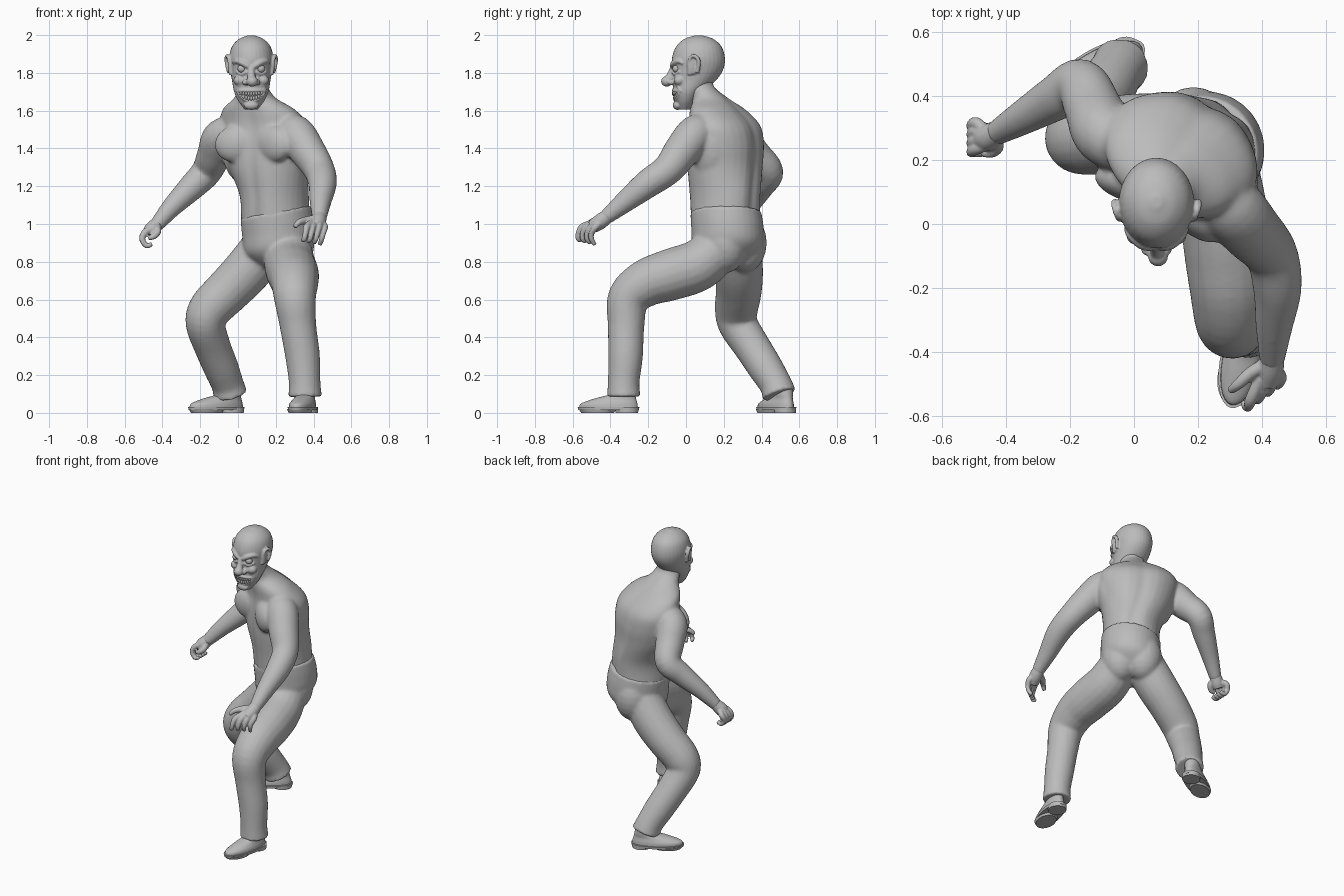
import bpy, bmesh, math
from mathutils import Vector, Matrix

if "Cube" in bpy.data.objects:
    bpy.data.objects.remove(bpy.data.objects["Cube"])

grey = bpy.data.materials.new("plain grey")
grey.use_nodes = True
GREY = (0.5, 0.5, 0.5, 1)
grey.diffuse_color = GREY
grey.node_tree.nodes["Principled BSDF"].inputs["Base Color"].default_value = GREY


def spline(rows, steps):
    """Catmull-Rom through rows of numbers."""
    rows = [Vector(r) for r in rows]
    if steps == 1:
        return rows
    ext = [rows[0] * 2 - rows[1]] + rows + [rows[-1] * 2 - rows[-2]]
    out = []
    for p, a, b, n in zip(ext, ext[1:], ext[2:], ext[3:]):
        for i in range(steps):
            t = i / steps
            out.append(a + (b - p) * (t / 2) + (p * 2 - a * 5 + b * 4 - n) * (t * t / 2)
                       + (a * 3 - p - b * 3 + n) * (t ** 3 / 2))
    return out + [rows[-1]]


def skin(bm, rings):
    """Closed surface over a list of vertex rings."""
    n = len(rings[0])
    loops = [[bm.verts.new(p) for p in ring] for ring in rings]
    for lo, hi in zip(loops, loops[1:]):
        for i in range(n):
            bm.faces.new((lo[i], lo[(i + 1) % n], hi[(i + 1) % n], hi[i]))
    bm.faces.new(loops[0][::-1])
    bm.faces.new(loops[-1])


def stack(bm, rows, steps=5, groove=0.0, tilt=0.0, sides=32):
    """Level rings: x, y, z, half width, half depth, turn in degrees."""
    rings = []
    for x, y, z, a, b, turn in spline(rows, steps):
        rot = Matrix.Rotation(math.radians(turn), 3, 'Z')
        ring = []
        for i in range(sides):
            t = math.tau * i / sides
            cut = 1 - groove * math.exp(-(math.cos(t) / 0.22) ** 2)
            off = rot @ Vector((a * math.cos(t), b * cut * math.sin(t), 0))
            ring.append(Vector((x, y, z + tilt * off.x)) + off)
        rings.append(ring)
    skin(bm, rings)


def tube(bm, rows, steps=5, sides=20):
    """Round limb: x, y, z, radius."""
    pts = spline(rows, steps)
    pos = [Vector(p[:3]) for p in pts]
    rings, side = [], None
    for i, p in enumerate(pos):
        d = (pos[min(i + 1, len(pos) - 1)] - pos[max(i - 1, 0)]).normalized()
        side = d.orthogonal() if side is None else side - d * side.dot(d)
        side.normalize()
        up = d.cross(side)
        rings.append([p + (side * math.cos(t) + up * math.sin(t)) * pts[i][3]
                      for t in (math.tau * k / sides for k in range(sides))])
    skin(bm, rings)


def ball(bm, centre, radii, turn=0, roll=0):
    m = (Matrix.Translation(centre) @ Matrix.Rotation(math.radians(turn), 4, 'Z')
         @ Matrix.Rotation(math.radians(roll), 4, 'Y') @ Matrix.Diagonal((*radii, 1)))
    bmesh.ops.create_uvsphere(bm, u_segments=20, v_segments=12, radius=1, matrix=m)


def finish(name, bm, voxel=0.0, soften=4):
    """Make the object; a voxel size fuses its pieces into one skin."""
    bmesh.ops.recalc_face_normals(bm, faces=bm.faces)
    for f in bm.faces:
        f.smooth = len(f.verts) < 5
    me = bpy.data.meshes.new(name)
    bm.to_mesh(me)
    bm.free()
    me.materials.append(grey)
    ob = bpy.data.objects.new(name, me)
    bpy.context.collection.objects.link(ob)
    if voxel:
        fuse = ob.modifiers.new("fuse", 'REMESH')
        fuse.mode, fuse.voxel_size, fuse.use_smooth_shade = 'VOXEL', voxel, True
        soft = ob.modifiers.new("soften", 'SMOOTH')
        soft.factor, soft.iterations = 0.5, soften


# Torso, chest muscles and both arms
bm = bmesh.new()
stack(bm, [(.2, .21, .99, .182, .184, -40), (.192, .207, 1.15, .18, .19, -36),
           (.16, .207, 1.3, .218, .192, -30), (.15, .21, 1.42, .245, .19, -27),
           (.14, .205, 1.52, .25, .17, -27), (.11, .168, 1.605, .205, .13, -26),
           (.09, .13, 1.665, .115, .094, -18), (.08, .075, 1.725, .08, .08, 0),
           (.08, .065, 1.77, .075, .08, 0)], groove=.09)
across, ahead = Vector((.89, -.45, 0)), Vector((-.45, -.89, 0))
mid = Vector((.15, .2, 1.425))
for s in (-1, 1):
    ball(bm, mid + across * s * .108 + ahead * .135, (.12, .06, .1), -27 - s * 14, s * 10)
    ball(bm, mid + across * s * .195 + Vector((0, 0, -.06)), (.05, .09, .14), -27, s * 12)
tube(bm, [(.23, .12, 1.5, .075), (.3, .055, 1.48, .1), (.365, -.02, 1.39, .096),
          (.428, -.095, 1.29, .083), (.447, -.2, 1.215, .076), (.437, -.32, 1.12, .058),
          (.43, -.43, 1.03, .039)])
tube(bm, [(.03, .21, 1.5, .075), (-.085, .275, 1.463, .097), (-.125, .355, 1.37, .091),
          (-.167, .435, 1.277, .081), (-.24, .395, 1.2, .072), (-.35, .33, 1.09, .054),
          (-.435, .28, .99, .038)])
finish("torso_and_arms", bm, .01, 7)

# Trousers: hips, seat and both legs
bm = bmesh.new()
stack(bm, [(.215, .22, .78, .1, .1, -42), (.217, .222, .87, .178, .185, -42),
           (.213, .22, .97, .188, .195, -42), (.2, .211, 1.065, .186, .19, -40)], tilt=.18)
for s in (-1, 1):
    ball(bm, (.235 + s * .05, .258 - s * .05, .9), (.12, .12, .16))
tube(bm, [(.262, .2, .9, .12), (.275, .07, .785, .136), (.292, -.08, .732, .137),
          (.3, -.21, .688, .126), (.302, -.305, .605, .111), (.318, -.317, .46, .097),
          (.342, -.32, .3, .092), (.353, -.33, .16, .084), (.355, -.33, .085, .09)])
tube(bm, [(.16, .27, .9, .125), (.055, .28, .76, .128), (-.05, .28, .65, .122),
          (-.147, .267, .55, .115), (-.172, .275, .47, .105), (-.135, .35, .35, .097),
          (-.09, .42, .24, .093), (-.055, .475, .15, .086), (-.04, .495, .095, .092)])
finish("trousers", bm, .01, 7)

# Shoes: sole, heel block and upper
for name, x, y, turn in (("left_shoe", .342, -.41, -14), ("right_shoe", -.115, .475, -60)):
    back = Matrix.Rotation(math.radians(turn), 3, 'Z') @ Vector((0, 1, 0))

    def level(shift, z, a, b):
        c = Vector((x, y, z)) + back * shift
        return (*c, a, b, turn)

    bm = bmesh.new()
    stack(bm, [level(0, .014, .068, .164), level(0, .03, .07, .168)], 1)
    stack(bm, [level(.1, 0, .056, .06), level(.1, .03, .058, .062)], 1)
    stack(bm, [level(-.06, 0, .058, .088), level(-.06, .02, .065, .102)], 1)
    stack(bm, [level(0, .028, .063, .16), level(.004, .05, .061, .153),
               level(.035, .075, .052, .115), level(.075, .1, .048, .07),
               level(.08, .15, .048, .056)])
    finish(name, bm)

# Head and face
HEAD = [(1.605, -.008, .034, .028), (1.65, 0, .068, .056), (1.7, .014, .091, .08),
        (1.76, .044, .102, .115), (1.82, .062, .112, .136), (1.88, .066, .117, .14),
        (1.94, .068, .102, .12), (1.98, .068, .064, .076), (1.999, .068, .016, .018)]
CX = .07


def face(u, z, out=0.0):
    """Point on the front of the head, u to the side of its middle."""
    for p, q in zip(HEAD, HEAD[1:]):
        if p[0] <= z <= q[0]:
            t = (z - p[0]) / (q[0] - p[0])
            y, a, b = (p[i] + (q[i] - p[i]) * t for i in (1, 2, 3))
            return Vector((CX + u, y - b * math.sqrt(max(0, 1 - (u / a) ** 2)) - out, z))


def mouth(u, k, out=0.0):
    """Grinning mouth line; k runs from lower to upper lip."""
    return face(u, 1.65 + 9 * u * u + k * .056 * (1 - (u / .078) ** 2), out)


bm = bmesh.new()
stack(bm, [(CX, y, z, a, b, 0) for z, y, a, b in HEAD])
tube(bm, [(*face(0, 1.83, -.01), .018), (*face(0, 1.79, .008), .02), (.075, -.098, 1.757, .026)])
ball(bm, (.075, -.102, 1.755), (.031, .03, .028))
ball(bm, (CX, -.045, 1.628), (.04, .025, .024))
for s in (-1, 1):
    ball(bm, (CX + s * .03, -.078, 1.75), (.018, .02, .016))
    ball(bm, face(s * .062, 1.76, -.012), (.032, .03, .028))
    tube(bm, [(*face(s * u, z, .001), r) for u, z, r in
              ((.014, 1.832, .012), (.045, 1.852, .016), (.078, 1.862, .013), (.095, 1.85, .008))])
    tube(bm, [(*face(s * u, z), .008) for u, z in ((.03, 1.77), (.062, 1.735), (.078, 1.7))])
    tube(bm, [(*face(s * u, z), .008) for u, z in ((.025, 1.805), (.052, 1.793), (.08, 1.808))])
    tube(bm, [(CX + s * .118, .06, 1.8, .01), (CX + s * .13, .067, 1.86, .011),
              (CX + s * .128, .045, 1.89, .01), (CX + s * .118, .018, 1.87, .009),
              (CX + s * .106, .02, 1.79, .012)])
    ball(bm, (CX + s * .112, .04, 1.84), (.01, .03, .05), s * 15)
for k in (0, 1):
    tube(bm, [(*mouth(u / 100, k), .009) for u in range(-7, 8, 2)])
finish("head", bm, .005, 2)

# Eyes
bm = bmesh.new()
for s in (-1, 1):
    ball(bm, face(s * .05, 1.822, -.008), (.023, .02, .021))
finish("eyes", bm)

# Two rows of teeth
bm = bmesh.new()
for k in (.27, .73):
    for i in range(-4, 5):
        ball(bm, mouth(i * .0135, k, .002), (.007, .008, .0125))
finish("teeth", bm)

# Left hand: open, fingers hanging in a slanted row
bm = bmesh.new()
tube(bm, [(.432, -.41, 1.045, .037), (.425, -.455, 1.012, .041), (.412, -.495, .985, .036)])
for i in range(4):
    x, y = .458 - i * .031, -.478 - i * .023
    tube(bm, [(.44 - i * .015, -.45 - i * .01, 1.01, .02), (x, y, .985, .019),
              (x - .008, y - .022, .95, .015), (x - .015, y - .022, .92, .014),
              (x - .025, y - .005, .89 + i * .008, .011)], sides=12)
tube(bm, [(.425, -.43, 1.03, .022), (.365, -.465, 1.02, .021), (.325, -.5, 1.01, .017),
          (.3, -.52, .985, .012)], sides=12)
finish("left_hand", bm, .005, 2)

# Right hand: loose fist
bm = bmesh.new()
tube(bm, [(-.425, .288, 1.005, .036), (-.455, .27, .97, .042), (-.475, .262, .945, .036)])
for i in range(4):
    y = .315 - i * .027
    tube(bm, [(-.455, .28 - i * .01, .975, .02), (-.492, y, .955, .019), (-.507, y - .01, .92, .016),
              (-.485, y - .012, .885, .014), (-.455, y - .01, .893, .012)], sides=12)
tube(bm, [(-.435, .27, .985, .021), (-.425, .24, .96, .019), (-.445, .222, .935, .016),
          (-.475, .222, .925, .012)], sides=12)
finish("right_hand", bm, .005, 2)
